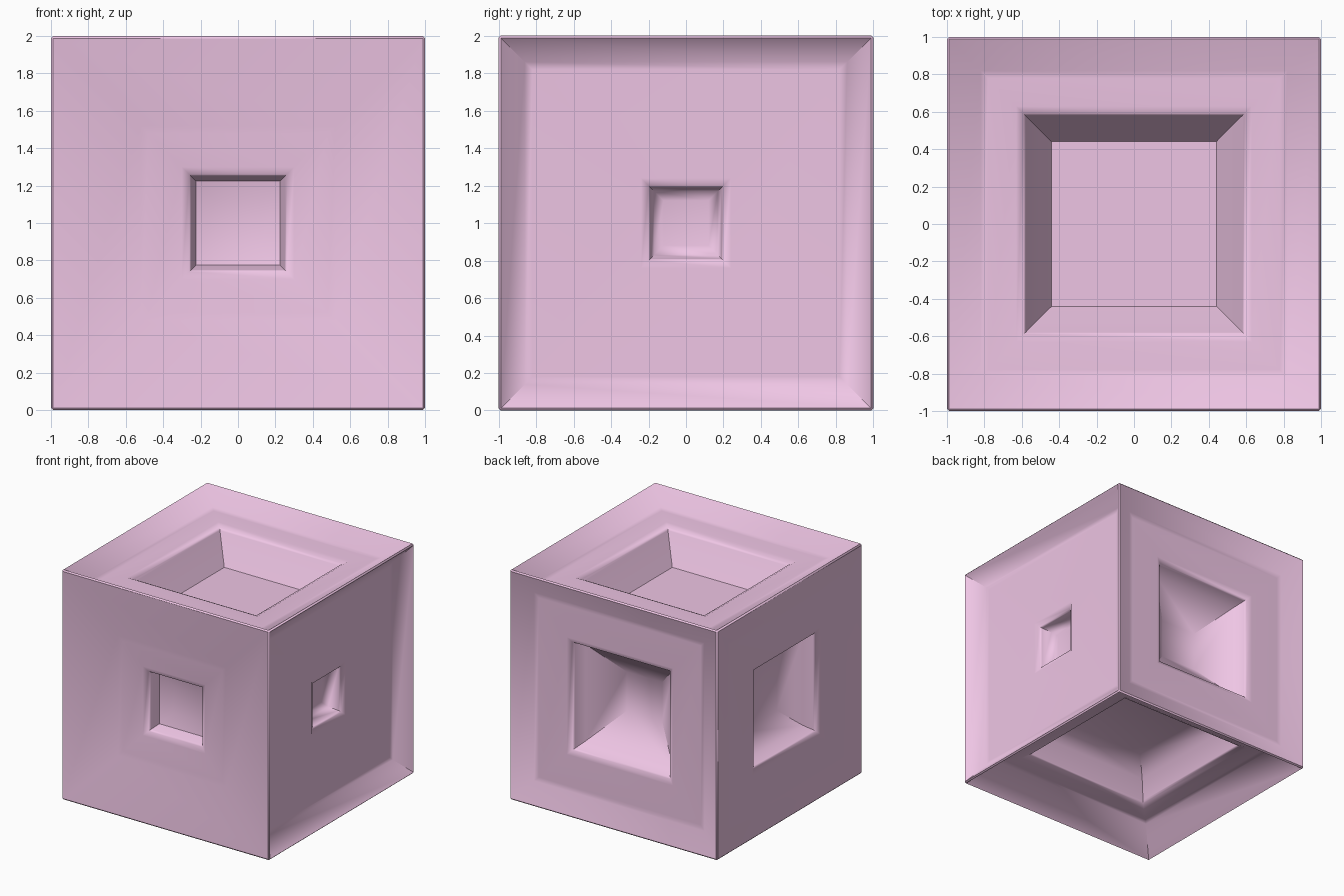
import bpy, bmesh
from mathutils import Vector

if "Cube" in bpy.data.objects:
    bpy.data.objects.remove(bpy.data.objects["Cube"])

pink = bpy.data.materials.new("pink")
pink.diffuse_color = (0.86, 0.56, 0.78, 1)
pink.use_nodes = True
pink.node_tree.nodes["Principled BSDF"].inputs["Base Color"].default_value = pink.diffuse_color


def dish(edge, panel, rim, rim_depth, wall, wall_depth, floor, floor_depth):
    """Square rings (half size, depth) from the frame edge down to the pocket floor."""
    return [(edge + 0.02, panel - 0.008), (edge - 0.02, panel),
            (rim + 0.05, rim_depth - 0.03), (rim + 0.01, rim_depth - 0.01),
            (rim, rim_depth + 0.01), (wall, wall_depth), (floor, floor_depth)]


# one sunken panel with a square pocket per side, each a different size
sides = {
    (0, -1, 0): dish(0.50, 0.10, 0.25, 0.15, 0.225, 0.24, 0.12, 0.28),
    (1, 0, 0): dish(0.84, 0.12, 0.19, 0.155, 0.17, 0.25, 0.12, 0.28),
    (0, 0, 1): dish(0.80, 0.11, 0.58, 0.14, 0.52, 0.25, 0.44, 0.38),
    (0, 1, 0): dish(0.80, 0.09, 0.46, 0.12, 0.42, 0.22, 0.17, 0.43),
    (-1, 0, 0): dish(0.80, 0.03, 0.42, 0.06, 0.39, 0.15, 0.25, 0.30),
    (0, 0, -1): dish(0.78, 0.20, 0.61, 0.25, 0.55, 0.42, 0.42, 0.55),
}

# cube with slightly softened outer edges
bm = bmesh.new()
bmesh.ops.create_cube(bm, size=2)
bmesh.ops.bevel(bm, geom=bm.edges[:], offset=0.012, segments=1, profile=0.5, affect='EDGES')
bm.normal_update()
big_faces = [f for f in bm.faces if f.calc_area() > 1]

# step each face inward through its rings
for face in big_faces:
    n = Vector([round(c) for c in face.normal])
    for half, depth in sides[tuple(int(c) for c in n)]:
        face = bmesh.ops.extrude_discrete_faces(bm, faces=[face])["faces"][0]
        for v in face.verts:
            flat = v.co - n * v.co.dot(n)
            scale = half / max(abs(c) for c in flat)
            v.co = flat * scale + n * (1 - depth)

bmesh.ops.recalc_face_normals(bm, faces=bm.faces[:])
mesh = bpy.data.meshes.new("pocketed_cube")
bm.to_mesh(mesh)
bm.free()
cube = bpy.data.objects.new("pocketed_cube", mesh)
cube.location.z = 1
bpy.context.collection.objects.link(cube)
mesh.materials.append(pink)

# smooth panels, sharp rims, normals favouring the large flats
bpy.context.view_layer.objects.active = cube
cube.select_set(True)
bpy.ops.object.shade_smooth_by_angle(angle=0.87)
weighted = cube.modifiers.new("weighted", 'WEIGHTED_NORMAL')
weighted.keep_sharp = True
